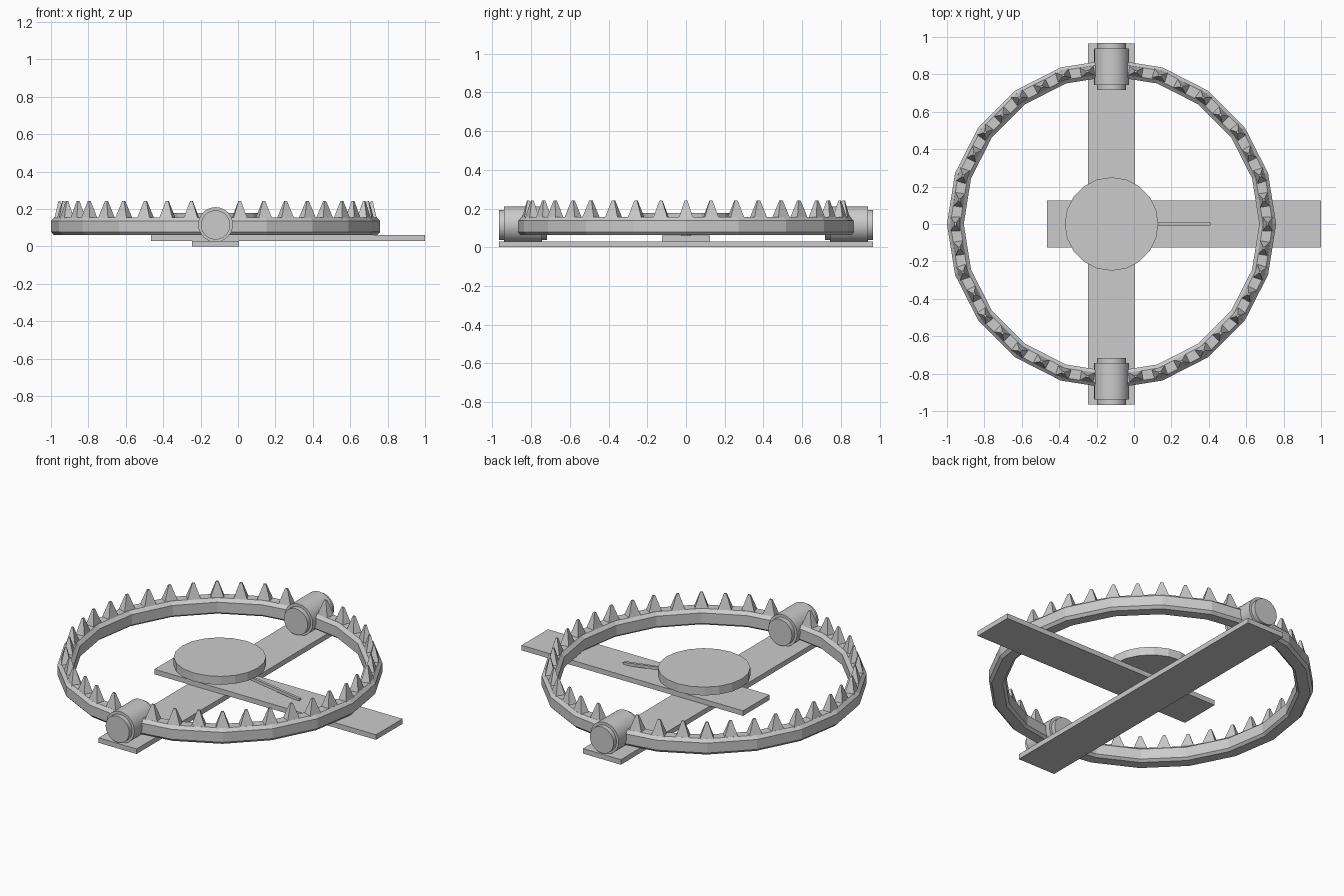
import bpy, bmesh
from math import sin, cos, pi, radians, degrees
from mathutils import Vector, Matrix

if "Cube" in bpy.data.objects:
    bpy.data.objects.remove(bpy.data.objects["Cube"])

CX = -0.12      # centre of the jaws
SIDES = 20      # facets of a full jaw circle


def finish(name, bm, smooth=False):
    bmesh.ops.recalc_face_normals(bm, faces=bm.faces)
    me = bpy.data.meshes.new(name)
    bm.to_mesh(me)
    bm.free()
    ob = bpy.data.objects.new(name, me)
    bpy.context.collection.objects.link(ob)
    if smooth:
        bpy.ops.object.select_all(action='DESELECT')
        ob.select_set(True)
        bpy.context.view_layer.objects.active = ob
        bpy.ops.object.shade_smooth_by_angle(angle=radians(30))
    return ob


def box(name, lo, hi):
    bm = bmesh.new()
    bmesh.ops.create_cube(bm, size=1)
    lo, hi = Vector(lo), Vector(hi)
    bmesh.ops.scale(bm, vec=hi - lo, verts=bm.verts)
    bmesh.ops.translate(bm, vec=(lo + hi) / 2, verts=bm.verts)
    return finish(name, bm)


def cylinder(name, r, depth, loc, sides, along_y=False, smooth=True):
    m = Matrix.Translation(loc)
    if along_y:
        m = m @ Matrix.Rotation(pi / 2, 4, 'X')
    bm = bmesh.new()
    bmesh.ops.create_cone(bm, cap_ends=True, segments=sides, radius1=r,
                          radius2=r, depth=depth, matrix=m)
    return finish(name, bm, smooth)


def facet(deg):
    """Distance factor to the side of the faceted circle at an angle."""
    step = 360 / SIDES
    return cos(radians(step / 2)) / cos(radians(deg % step - step / 2))


def jaw(name, side):
    # chamfered band swept round half a faceted circle
    section = [(0.79, 0.075), (0.805, 0.062), (0.865, 0.062), (0.88, 0.078),
               (0.88, 0.137), (0.862, 0.155), (0.81, 0.155), (0.79, 0.137)]
    angles = [-86] + [18 * k for k in range(-4, 5)] + [86]
    bm = bmesh.new()
    rings = []
    for a in angles:
        f, t = facet(a), radians(a)
        rings.append([bm.verts.new((CX + side * r * f * cos(t), r * f * sin(t), z))
                      for r, z in section])
    n = len(section)
    for p, q in zip(rings, rings[1:]):
        for i in range(n):
            j = (i + 1) % n
            bm.faces.new((p[i], p[j], q[j], q[i]))
    bm.faces.new(rings[0])
    bm.faces.new(rings[-1])
    finish(name, bm)


def teeth(name, side):
    # blunt four-sided spikes along the top of the band
    bm = bmesh.new()
    for k in range(-9, 10):
        a = 9 * k
        t, r = radians(a), 0.835 * facet(a)
        u = Vector((side * cos(t), sin(t), 0))
        v = Vector((-side * sin(t), cos(t), 0))
        loops = []
        for hu, hv, z in ((0.027, 0.038, 0.15), (0.005, 0.007, 0.242)):
            c = Vector((CX, 0, z)) + u * r
            loops.append([bm.verts.new(c + u * hu * s + v * hv * w)
                          for s, w in ((1, 1), (-1, 1), (-1, -1), (1, -1))])
        b, e = loops
        for i in range(4):
            j = (i + 1) % 4
            bm.faces.new((b[i], b[j], e[j], e[i]))
        bm.faces.new(b)
        bm.faces.new(e)
    finish(name, bm)


# Crossed base bars
box("base_bar", (CX - 0.125, -0.965, 0), (CX + 0.125, 0.965, 0.03))
box("cross_bar", (-0.465, -0.125, 0.03), (1.0, 0.125, 0.06))

# Toothed jaws
for label, s in (("left", -1), ("right", 1)):
    jaw(label + "_jaw", s)
    teeth(label + "_jaw_teeth", s)

# Hinge barrels with pins
for label, s in (("front", -1), ("back", 1)):
    cylinder(label + "_hinge", 0.093, 0.195, (CX, s * 0.842, 0.117), 32, True)
    cylinder(label + "_hinge_pin", 0.078, 0.25, (CX, s * 0.842, 0.115), 32, True)

# Trigger plate on its post
cylinder("trigger_plate", 0.25, 0.05, (CX, 0, 0.153), SIDES, smooth=False)
cylinder("trigger_post", 0.025, 0.08, (CX, 0, 0.095), 12)

# Slanted trigger lever
bm = bmesh.new()
rows = [[bm.verts.new((x, y, z)) for x, z in
         ((CX, 0.125), (0.41, 0.055), (0.41, 0.072), (CX, 0.145))]
        for y in (-0.008, 0.008)]
for i in range(4):
    j = (i + 1) % 4
    bm.faces.new((rows[0][i], rows[0][j], rows[1][j], rows[1][i]))
bm.faces.new(rows[0])
bm.faces.new(rows[1])
finish("trigger_lever", bm)
